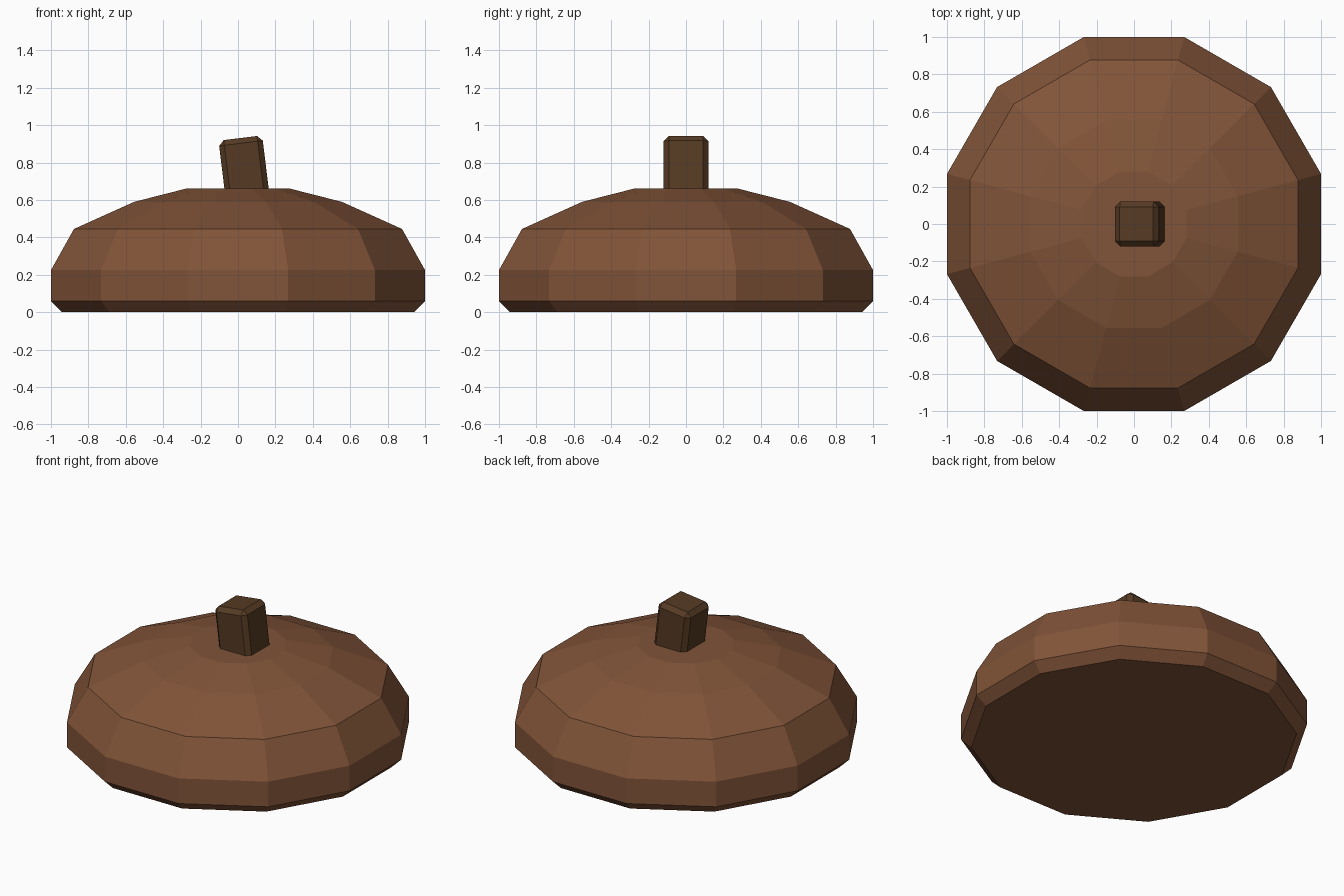
import bpy, bmesh, math
from mathutils import Matrix

if "Cube" in bpy.data.objects:
    bpy.data.objects.remove(bpy.data.objects["Cube"])


def material(name, color):
    m = bpy.data.materials.new(name)
    m.diffuse_color = (*color, 1)
    m.use_nodes = True
    m.node_tree.nodes["Principled BSDF"].inputs["Base Color"].default_value = m.diffuse_color
    return m


def add_object(name, bm, mat):
    bmesh.ops.recalc_face_normals(bm, faces=bm.faces[:])
    mesh = bpy.data.meshes.new(name)
    bm.to_mesh(mesh)
    bm.free()
    mesh.materials.append(mat)
    ob = bpy.data.objects.new(name, mesh)
    bpy.context.collection.objects.link(ob)
    return ob


cap_brown = material("warm brown", (0.22, 0.088, 0.04))
stem_brown = material("dark brown", (0.092, 0.043, 0.017))

# Domed cap: twelve flat sides, profile given as (distance to flat, height)
SIDES = 12
profile = [(0.94, 0.005), (1.0, 0.06), (1.0, 0.225), (0.877, 0.445),
           (0.555, 0.59), (0.28, 0.66)]
profile[0] = (0.94, 0.0)
bm = bmesh.new()
rings = []
for flat, z in profile:
    r = flat / math.cos(math.pi / SIDES)
    angles = [(i + 0.5) * math.tau / SIDES for i in range(SIDES)]
    rings.append([bm.verts.new((r * math.cos(a), r * math.sin(a), z)) for a in angles])
for low, high in zip(rings, rings[1:]):
    for i in range(SIDES):
        j = (i + 1) % SIDES
        bm.faces.new((low[i], low[j], high[j], high[i]))
bm.faces.new(rings[0])
bm.faces.new(rings[-1])
add_object("cap", bm, cap_brown)

# Square stem with chamfered edges, leaning to the left
LENGTH = 0.36
bm = bmesh.new()
bmesh.ops.create_cube(bm, size=1, matrix=Matrix.Translation((0, 0, -LENGTH / 2))
                      @ Matrix.Diagonal((0.235, 0.24, LENGTH, 1)))
bmesh.ops.bevel(bm, geom=bm.edges[:], offset=0.028, segments=1, affect='EDGES')
stem = add_object("stem", bm, stem_brown)
stem.location = (0.0125, 0, 0.931)
stem.rotation_euler = (0, math.radians(-7), 0)
